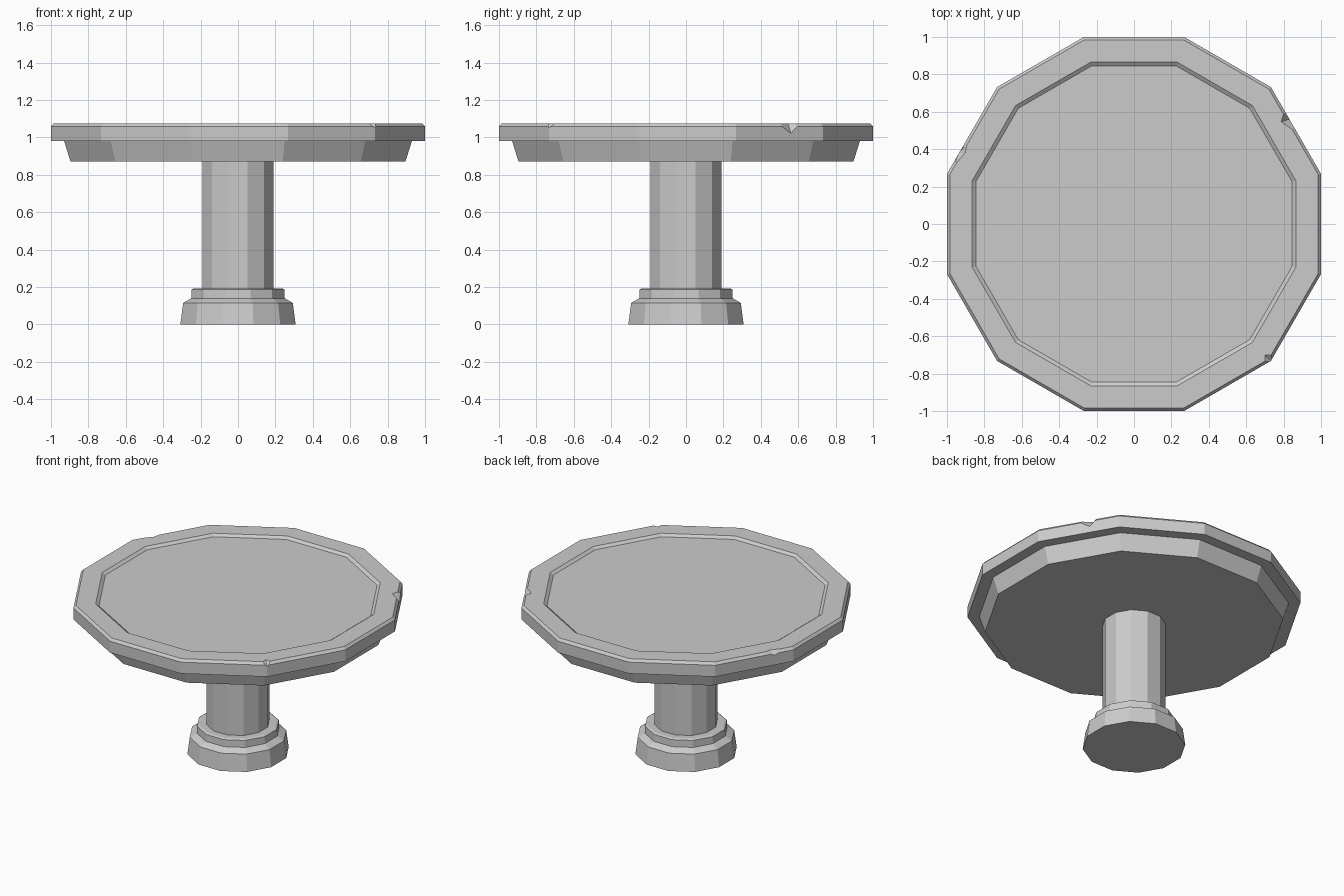
import bpy, bmesh
from math import cos, sin, radians, pi

if "Cube" in bpy.data.objects:
    bpy.data.objects.remove(bpy.data.objects["Cube"])

SIDES = 12


def make_object(name, bm):
    bmesh.ops.recalc_face_normals(bm, faces=bm.faces)
    mesh = bpy.data.meshes.new(name)
    bm.to_mesh(mesh)
    bm.free()
    ob = bpy.data.objects.new(name, mesh)
    bpy.context.collection.objects.link(ob)
    return ob


def faceted_solid(name, profile):
    """Stack twelve-sided rings; profile = (distance to flat side, z)."""
    bm = bmesh.new()
    rings = []
    for apothem, z in profile:
        r = apothem / cos(pi / SIDES)
        rings.append([bm.verts.new((r * cos((k + .5) * 2 * pi / SIDES),
                                    r * sin((k + .5) * 2 * pi / SIDES), z))
                      for k in range(SIDES)])
    for a, b in zip(rings, rings[1:]):
        for k in range(SIDES):
            j = (k + 1) % SIDES
            bm.faces.new((a[k], a[j], b[j], b[k]))
    bm.faces.new(rings[0])
    bm.faces.new(rings[-1])
    return make_object(name, bm)


def chip(target, name, angle, points):
    """Cut a nick; points = (outward distance, distance along rim, z)."""
    c, s = cos(radians(angle)), sin(radians(angle))
    bm = bmesh.new()
    for n, u, z in points:
        bm.verts.new((n * c - u * s, n * s + u * c, z))
    bmesh.ops.convex_hull(bm, input=bm.verts[:])
    cutter = make_object(name, bm)
    cutter.hide_render = True
    cutter.display_type = 'WIRE'
    mod = target.modifiers.new(name, 'BOOLEAN')
    mod.operation = 'DIFFERENCE'
    mod.solver = 'EXACT'
    mod.object = cutter


# Tabletop: bevelled rim and shallow recessed centre
top = faceted_solid("tabletop", [(.93, .98), (1, .98), (1, 1.058), (.985, 1.075),
                                 (.865, 1.075), (.845, 1.06)])

# Tapered skirt under the top
faceted_solid("skirt", [(.895, .87), (.93, .981)])

# Column
faceted_solid("column", [(.19, .18), (.19, .875)])

# Stepped foot
faceted_solid("foot", [(.308, 0), (.293, .115), (.25, .14), (.248, .187), (.235, .193)])

# Nicks in the rim
chip(top, "deep_nick", 30, [(.952, .08, 1.078), (1.002, .07, 1.02), (1.002, .005, 1.062),
                            (1.002, .118, 1.065), (.98, .01, 1.085), (.98, .11, 1.085),
                            (1.06, .07, 1.09)])
chip(top, "corner_nick", -45, [(.985, 0, 1.077), (1.037, 0, 1.05), (1.02, .035, 1.078),
                               (1.02, -.035, 1.078), (1.1, 0, 1.1)])
chip(top, "shallow_nick", 150, [(.97, .12, 1.077), (1.002, .14, 1.045), (.987, .07, 1.077),
                                (.987, .21, 1.077), (1.06, .14, 1.09)])
